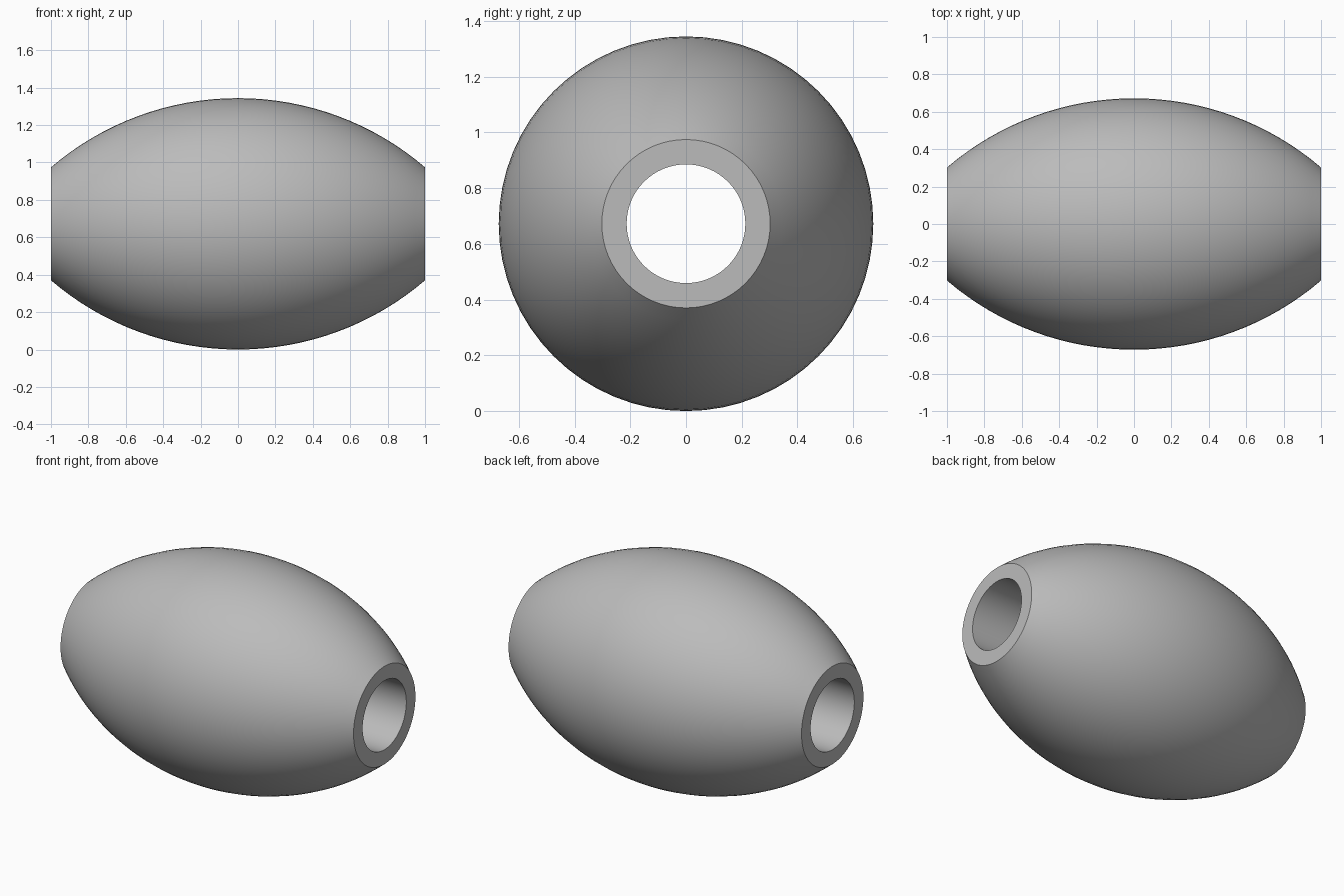
import bpy
import bmesh
import math

cube = bpy.data.objects.get("Cube")
if cube:
    bpy.data.objects.remove(cube, do_unlink=True)

HALF, R_MID, R_END, R_HOLE = 1.0, 0.672, 0.302, 0.213
RINGS, SIDES = 32, 64

# Plain grey material
grey = bpy.data.materials.new("grey")
grey.use_nodes = True
colour = (0.5, 0.5, 0.5, 1)
grey.diffuse_color = colour
grey.node_tree.nodes["Principled BSDF"].inputs["Base Color"].default_value = colour

# Closed cross-section: circular arc outside, straight bore inside
sag = R_MID - R_END
arc_r = (HALF ** 2 + sag ** 2) / (2 * sag)
half_angle = math.asin(HALF / arc_r)
profile = []
for i in range(RINGS + 1):
    a = half_angle * (2 * i / RINGS - 1)
    profile.append((arc_r * math.sin(a), R_MID - arc_r + arc_r * math.cos(a)))
profile += [(HALF, R_HOLE), (-HALF, R_HOLE)]

# Revolve the cross-section around the x axis
bm = bmesh.new()
verts = [bm.verts.new((x, 0, r)) for x, r in profile]
edges = [bm.edges.new((v, verts[i - 1])) for i, v in enumerate(verts)]
bmesh.ops.spin(bm, geom=verts + edges, cent=(0, 0, 0), axis=(1, 0, 0),
               angle=math.tau, steps=SIDES, use_merge=True)
bmesh.ops.remove_doubles(bm, verts=bm.verts, dist=0.0001)
bmesh.ops.recalc_face_normals(bm, faces=bm.faces)
mesh = bpy.data.meshes.new("barrel_bead")
bm.to_mesh(mesh)
bm.free()
mesh.materials.append(grey)

bead = bpy.data.objects.new("barrel_bead", mesh)
bead.location.z = R_MID
bpy.context.collection.objects.link(bead)

# Smooth walls with crisp rims
bpy.ops.object.select_all(action="DESELECT")
bead.select_set(True)
bpy.context.view_layer.objects.active = bead
bpy.ops.object.shade_smooth_by_angle(angle=math.radians(30))
